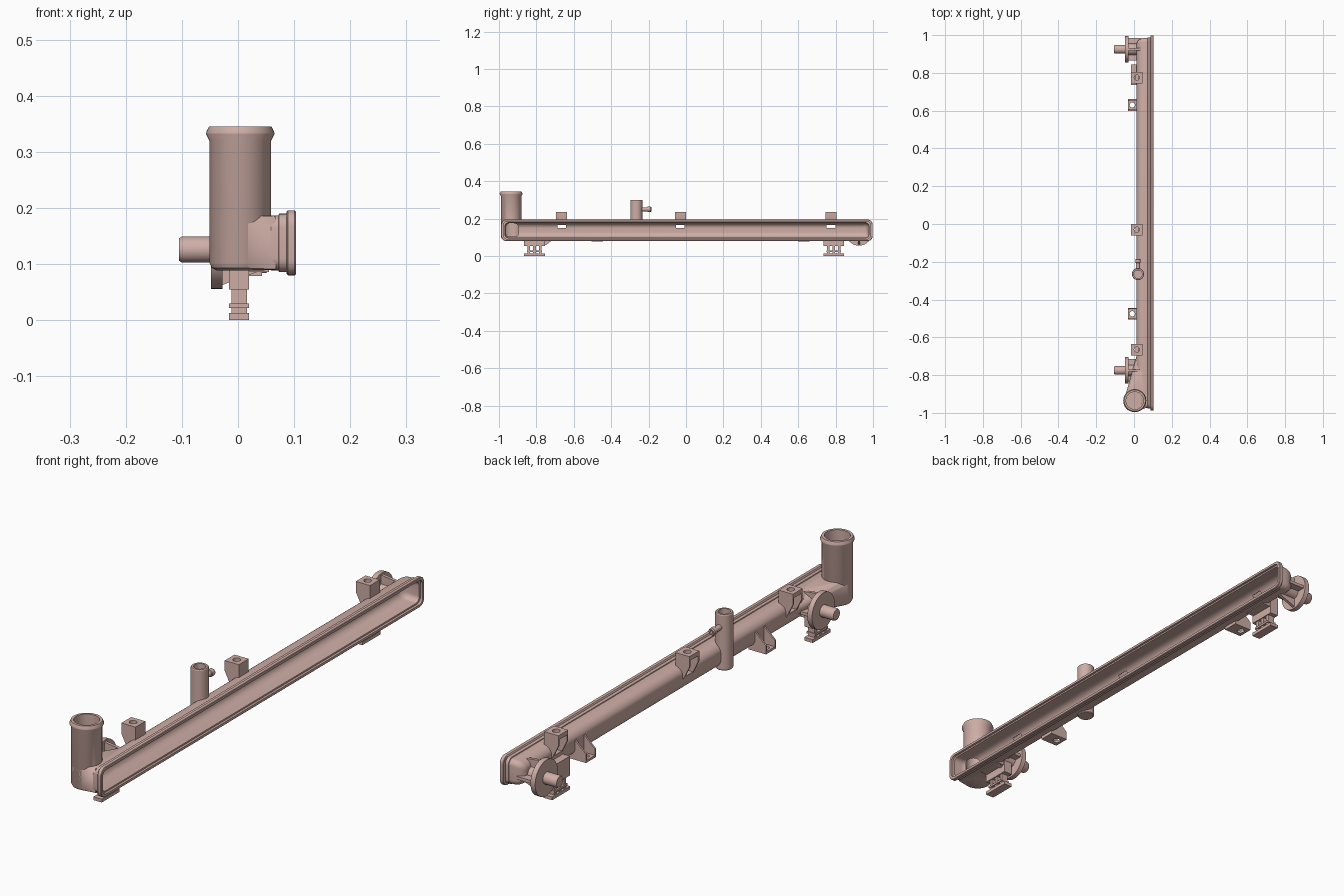
import bpy, bmesh, math
from mathutils import Vector, Matrix

if "Cube" in bpy.data.objects:
    bpy.data.objects.remove(bpy.data.objects["Cube"])

YC, ZC = 0.005, 0.138      # centre of the tank's long section
cutters = []


def finish(bm, name):
    bmesh.ops.recalc_face_normals(bm, faces=bm.faces)
    me = bpy.data.meshes.new(name)
    bm.to_mesh(me)
    bm.free()
    ob = bpy.data.objects.new(name, me)
    bpy.context.collection.objects.link(ob)
    return ob


def loft(name, rings, seg=6):
    """Rounded rectangles (x, half y, half z, corner radius) skinned along x."""
    bm = bmesh.new()
    loops = []
    for x, hy, hz, r in rings:
        loop = []
        for k, (sy, sz) in enumerate([(1, 1), (-1, 1), (-1, -1), (1, -1)]):
            for i in range(seg + 1):
                a = (k + i / seg) * math.pi / 2
                loop.append(bm.verts.new((x, YC + sy * (hy - r) + r * math.cos(a),
                                          ZC + sz * (hz - r) + r * math.sin(a))))
        loops.append(loop)
    n = len(loops[0])
    for a, b in zip(loops, loops[1:]):
        for i in range(n):
            bm.faces.new((a[i], a[(i + 1) % n], b[(i + 1) % n], b[i]))
    bm.faces.new(loops[0])
    bm.faces.new(loops[-1])
    return finish(bm, name)


def box(name, x0, x1, y0, y1, z0, z1):
    bm = bmesh.new()
    bmesh.ops.create_cube(bm, size=1)
    for v in bm.verts:
        v.co = ((x0 + x1) / 2 + v.co.x * (x1 - x0), (y0 + y1) / 2 + v.co.y * (y1 - y0),
                (z0 + z1) / 2 + v.co.z * (z1 - z0))
    return finish(bm, name)


def lathe(name, profile, origin, axis='Z', n=48):
    """Solid of revolution from (radius, height) points."""
    bm = bmesh.new()
    rot = Vector((0, 0, 1)).rotation_difference(
        {'X': Vector((1, 0, 0)), 'Y': Vector((0, 1, 0)), 'Z': Vector((0, 0, 1))}[axis])
    m = Matrix.Translation(origin) @ rot.to_matrix().to_4x4()
    loops = [[bm.verts.new(m @ Vector((r * math.cos(2 * math.pi * i / n),
                                       r * math.sin(2 * math.pi * i / n), h)))
              for i in range(n)] for r, h in profile]
    for a, b in zip(loops, loops[1:]):
        for i in range(n):
            bm.faces.new((a[i], a[(i + 1) % n], b[(i + 1) % n], b[i]))
    bm.faces.new(loops[0])
    bm.faces.new(loops[-1])
    return finish(bm, name)


def prism(name, pts, y0, y1):
    """Extrude an (x, z) outline along y."""
    bm = bmesh.new()
    f = bm.faces.new([bm.verts.new((x, y0, z)) for x, z in pts])
    ext = bmesh.ops.extrude_face_region(bm, geom=[f])
    for v in ext['geom']:
        if isinstance(v, bmesh.types.BMVert):
            v.co.y = y1
    return finish(bm, name)


def cutter(ob):
    ob.hide_render = True
    cutters.append(ob)
    return ob


def boolean(ob, *tools, op='DIFFERENCE'):
    bpy.context.view_layer.objects.active = ob
    for t in tools:
        mod = ob.modifiers.new('bool', 'BOOLEAN')
        mod.operation, mod.object, mod.solver = op, t, 'EXACT'
        bpy.ops.object.modifier_apply(modifier=mod.name)
    return ob


def curved(x_mid, x_back, hy, hz, inset):
    """Rounded back of the channel: quarter-ellipse series of rings."""
    out = []
    for i in range(9):
        a = i / 8 * math.pi / 2
        d = inset * (1 - math.cos(a))
        out.append((x_mid - (x_mid - x_back) * math.sin(a), hy - d, hz - d,
                    max(0.006, 0.022 - d * 0.4)))
    return out


# Cavity of the tank, with the stepped seat in the rim
cavity = cutter(loft('cavity_cutter', [(0.12, 0.982, 0.047, 0.022), (0.094, 0.982, 0.047, 0.022),
                                       (0.094, 0.973, 0.041, 0.02)]
                     + curved(0.062, 0.026, 0.972, 0.04, 0.028)))

# Tank channel with rim flange
tank = loft('tank', [(0.103, 0.991, 0.056, 0.026), (0.101, 0.993, 0.058, 0.028),
                     (0.089, 0.993, 0.058, 0.028), (0.087, 0.991, 0.056, 0.026),
                     (0.086, 0.982, 0.052, 0.024), (0.073, 0.982, 0.052, 0.024),
                     (0.072, 0.98, 0.049, 0.022)] + curved(0.06, 0.014, 0.98, 0.049, 0.033))

# Large inlet pipe with beaded lip, and the blend into the tank
px, py = 0.004, -0.935
bore = cutter(lathe('bore_cutter', [(0.046, 0.105), (0.046, 0.37)], (px, py, 0)))
pipe = lathe('inlet_pipe', [(0.042, 0.089), (0.05, 0.093), (0.055, 0.102), (0.055, 0.32),
                            (0.061, 0.332), (0.061, 0.334), (0.056, 0.345)], (px, py, 0))
bm = bmesh.new()
for r, z in [(0.042, 0.089), (0.05, 0.093), (0.055, 0.102), (0.055, 0.172), (0.045, 0.187)]:
    for i in range(48):
        a = i * math.pi / 24
        bm.verts.new((px + r * math.cos(a), py + r * math.sin(a), z))
for x, y, z in [(0.068, -0.972, 0.091), (0.068, -0.972, 0.185), (0.068, -0.72, 0.094),
                (0.068, -0.72, 0.182), (0.016, -0.69, 0.125), (0.016, -0.69, 0.15)]:
    bm.verts.new((x, y, z))
res = bmesh.ops.convex_hull(bm, input=bm.verts)
bmesh.ops.delete(bm, geom=list({v for v in res['geom_interior'] + res['geom_unused']
                                if isinstance(v, bmesh.types.BMVert)}), context='VERTS')
elbow = finish(bm, 'inlet_elbow')
for ob in (tank, elbow, pipe):
    boolean(ob, cavity, bore)

# Filler neck with side nipple
neck = lathe('filler_neck', [(0.029, 0.084), (0.032, 0.087), (0.032, 0.298), (0.03, 0.301)],
             (0.021, -0.265, 0), n=32)
nipple = lathe('filler_nipple', [(0.011, 0.02), (0.011, 0.058), (0.014, 0.06), (0.014, 0.076),
                                 (0.011, 0.08)], (0.021, -0.265, 0.25), 'Y', 20)
boolean(neck, cavity, cutter(lathe('neck_cutter', [(0.022, 0.2), (0.022, 0.32)],
                                   (0.021, -0.265, 0), n=32)))
boolean(nipple, cutter(lathe('nipple_cutter', [(0.006, 0.015), (0.006, 0.1)],
                             (0.021, -0.265, 0.25), 'Y', 16)))

# Mounting pins: disc, pin and cross ribs reaching the tank
for y in (-0.775, 0.925):
    lathe('mount_pin', [(0.07, -0.028), (0.07, -0.048), (0.023, -0.048), (0.023, -0.1),
                        (0.02, -0.105)], (0, y, 0.126), 'X', 40)
    boolean(box('mount_rib_flat', -0.03, 0.04, y - 0.06, y + 0.06, 0.12, 0.132), cavity)
    boolean(prism('mount_rib_upright', [(-0.03, 0.062), (-0.03, 0.19), (0.05, 0.18), (0.05, 0.092)],
                  y - 0.006, y + 0.006), cavity)
    boolean(lathe('mount_core', [(0.03, -0.03), (0.03, 0.03)], (0, y, 0.126), 'X', 32), cavity)

# Upper brackets: gusseted blocks with a hole and a pocket through the tank wall
for y in (-0.665, -0.03, 0.775):
    br = prism('upper_bracket', [(-0.015, 0.235), (0.046, 0.235), (0.046, 0.18), (0.025, 0.14),
                                 (0.012, 0.14), (-0.015, 0.195)], y - 0.03, y + 0.03)
    pocket = cutter(prism('pocket_cutter', [(-0.03, 0.218), (0.022, 0.218), (0.034, 0.18),
                                            (0.034, 0.15), (-0.03, 0.15)], y - 0.023, y + 0.023))
    hole = cutter(lathe('hole_cutter', [(0.014, 0.21), (0.014, 0.25)], (0.015, y, 0), n=24))
    boolean(br, cavity, pocket, hole)
    boolean(tank, cutter(box('window_cutter', 0.0, 0.04, y - 0.023, y + 0.023, 0.15, 0.175)))

# Lower brackets: sloping gussets on a drilled base plate
for y in (-0.475, 0.63):
    lb = prism('lower_bracket', [(-0.033, 0.079), (0.043, 0.079), (0.043, 0.1), (0.022, 0.155),
                                 (0.014, 0.155), (-0.033, 0.112)], y - 0.031, y + 0.031)
    pocket = cutter(box('pocket_cutter', -0.05, 0.014, y - 0.024, y + 0.024, 0.088, 0.17))
    hole = cutter(lathe('hole_cutter', [(0.014, 0.06), (0.014, 0.1)], (-0.009, y, 0), n=24))
    boolean(lb, cavity, pocket, hole)

# Bottom clips: head block, three posts, slotted plates
for y in (-0.81, 0.79):
    boolean(box('clip_head', -0.016, 0.02, y - 0.055, y + 0.055, 0.055, 0.13), cavity)
    boolean(box('clip_root', 0.0, 0.055, y - 0.05, y + 0.05, 0.086, 0.105), cavity)
    for d in (-0.03, 0, 0.03):
        box('clip_post', -0.012, 0.016, y + d - 0.007, y + d + 0.007, 0.01, 0.06)
    box('clip_shelf', -0.016, 0.02, y - 0.04, y + 0.04, 0.022, 0.03)
    box('clip_foot', -0.016, 0.02, y - 0.055, y + 0.055, 0.0, 0.013)

# Remove cutters, then smooth shading and colour
for c in cutters:
    bpy.data.objects.remove(c)
mat = bpy.data.materials.new('dusty_pink')
mat.diffuse_color = (0.62, 0.42, 0.38, 1)
mat.use_nodes = True
mat.node_tree.nodes["Principled BSDF"].inputs["Base Color"].default_value = mat.diffuse_color
bpy.ops.object.select_all(action='DESELECT')
for ob in bpy.context.scene.objects:
    ob.data.materials.clear()
    ob.data.materials.append(mat)
    ob.select_set(True)
    bpy.context.view_layer.objects.active = ob
bpy.ops.object.shade_smooth_by_angle(angle=math.radians(32))
